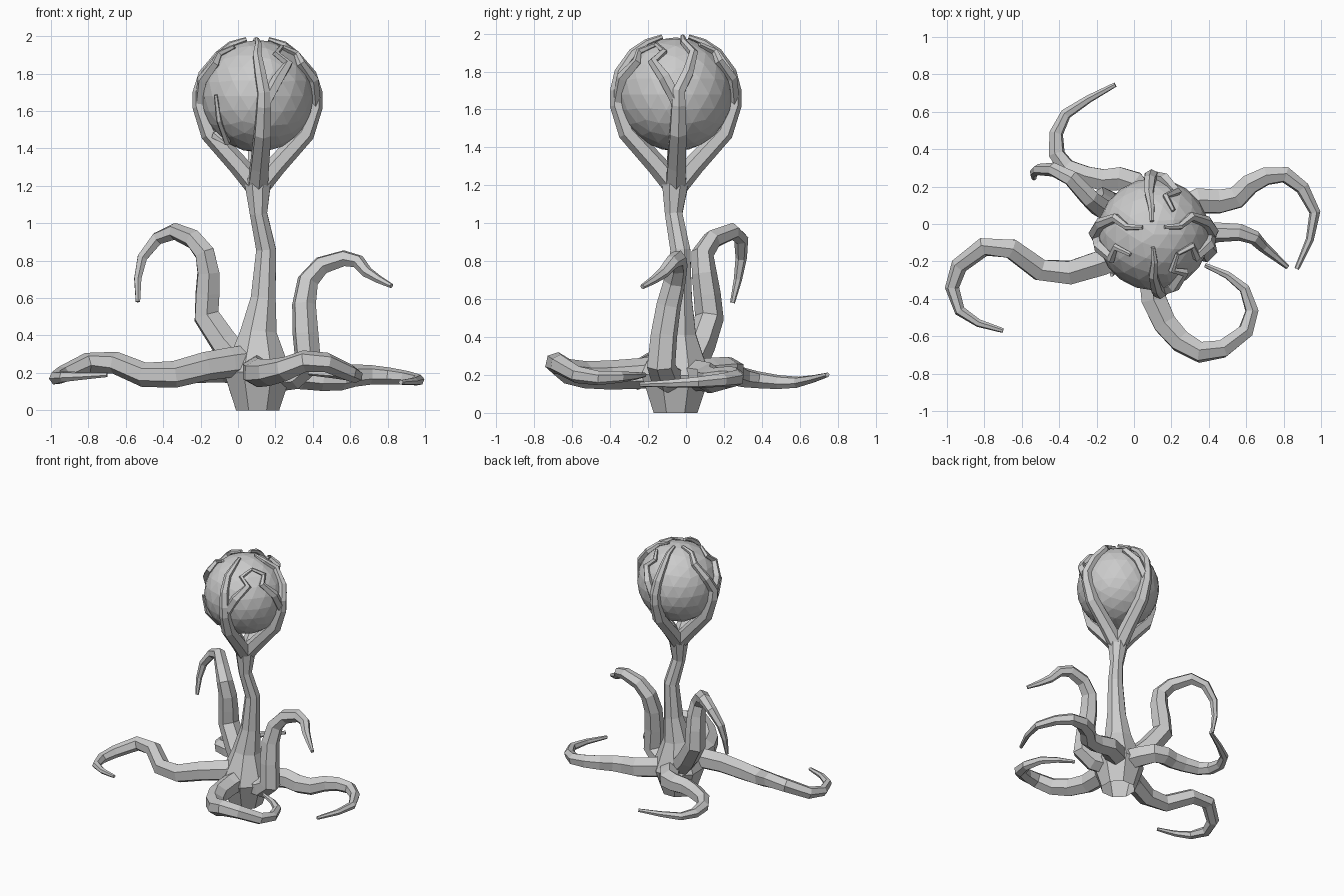
import bpy, bmesh, math
from mathutils import Vector

if "Cube" in bpy.data.objects:
    bpy.data.objects.remove(bpy.data.objects["Cube"])

CENTRE = Vector((0.105, -0.055, 1.68))   # middle of the ball
R = 0.30


def sweep(name, pts, radii, sides, cap_start=True):
    """Flat-shaded tapering tube along a path, with a twist-free frame."""
    pts = [Vector(p) for p in pts]
    bm = bmesh.new()
    rings, side = [], None
    for i, p in enumerate(pts):
        t = (pts[min(i + 1, len(pts) - 1)] - pts[max(i - 1, 0)]).normalized()
        if side is None:
            side = t.cross(Vector((0, 0, 1)) if abs(t.z) < 0.9 else Vector((0, 1, 0)))
        side = (side - t * side.dot(t)).normalized()
        up = t.cross(side)
        angles = [2 * math.pi * (k + 0.5) / sides for k in range(sides)]
        rings.append([bm.verts.new(p + (side * math.cos(a) + up * math.sin(a)) * radii[i]) for a in angles])
    for a, b in zip(rings, rings[1:]):
        for k in range(sides):
            n = (k + 1) % sides
            bm.faces.new((a[k], a[n], b[n], b[k]))
    bm.faces.new(rings[-1])
    if cap_start:
        bm.faces.new(rings[0][::-1])
    bmesh.ops.recalc_face_normals(bm, faces=bm.faces)
    mesh = bpy.data.meshes.new(name)
    bm.to_mesh(mesh)
    bm.free()
    obj = bpy.data.objects.new(name, mesh)
    bpy.context.collection.objects.link(obj)
    return obj


def smooth_path(knots, steps):
    """Points along a Catmull-Rom curve through the knots."""
    k = [Vector(p) for p in knots]
    k = [2 * k[0] - k[1]] + k + [2 * k[-1] - k[-2]]
    out = []
    for s in range(steps + 1):
        u = s / steps * (len(k) - 3)
        i = min(int(u), len(k) - 4)
        t = u - i
        a, b, c, d = k[i:i + 4]
        out.append(0.5 * (2 * b + (c - a) * t + (2 * a - 5 * b + 4 * c - d) * t ** 2
                          + (3 * b - a - 3 * c + d) * t ** 3))
    return out


def tentacle(name, *knots, root=0.083, tip=0.013, steps=11):
    taper = [tip + (root - tip) * (1 - (i / steps) ** 1.4) for i in range(steps + 1)]
    sweep(name, smooth_path(knots, steps), taper, 6)


def on_ball(az, el, dist=0.312):
    a, e = math.radians(az), math.radians(el)
    return CENTRE + dist * Vector((math.cos(e) * math.cos(a), math.cos(e) * math.sin(a), math.sin(e)))


# Faceted ball
bpy.ops.mesh.primitive_ico_sphere_add(subdivisions=3, radius=R, location=CENTRE)
bpy.context.object.name = "ball"

# Stem, open underneath
stem = sweep("stem",
             [(0.105, -0.055, 0), (0.105, -0.055, 0.2), (0.11, -0.045, 0.42), (0.135, -0.035, 0.6),
              (0.15, -0.03, 0.86), (0.11, -0.065, 1.05), (0.105, -0.055, 1.24)],
             [0.125, 0.195, 0.105, 0.072, 0.057, 0.05, 0.08], 8, cap_start=False)
for v in stem.data.vertices:          # level the foot on the ground
    if v.co.z < 0.02:
        v.co.z = 0


# Arms that cradle the ball; each splits into two wavy shoots
def arm(name, az, main_turn, fork_turn):
    trunk = [CENTRE + Vector((0, 0, -0.49)), on_ball(az, -75, 0.385),
             on_ball(az, -38, 0.325), on_ball(az, -10), on_ball(az, 3)]
    shoot = lambda turn, top: [on_ball(az + turn * f, top * g)
                               for f, g in ((0.5, 0.28), (1.1, 0.58), (0.7, 0.8), (1.5, 1))]
    taper = [0.033, 0.026, 0.019, 0.012]
    sweep(name, trunk + shoot(main_turn, 77), [0.06, 0.055, 0.05, 0.042, 0.037] + taper, 6)
    sweep(name + "_fork", [trunk[3]] + shoot(fork_turn, 58), [0.033] + taper, 5)


arm("back_arm", 92, 4, -28)
arm("right_arm", 3, 20, -28)
arm("front_arm", -84, -6, 30)
arm("left_arm", 179, -20, 28)

# Thin shoot low on the ball
sweep("low_shoot", [on_ball(190, -42), on_ball(212, -52), on_ball(223, -25), on_ball(224, 1)],
      [0.025, 0.02, 0.016, 0.01], 5)

# Tentacles lying on the floor
tentacle("right_floor_tentacle", (0.15, 0, 0.2), (0.33, 0.12, 0.19), (0.52, 0.125, 0.17),
         (0.66, 0.24, 0.19), (0.84, 0.25, 0.18), (0.97, 0.04, 0.16), (0.87, -0.24, 0.15))
tentacle("front_curled_tentacle", (0.11, -0.1, 0.22), (0.1, -0.38, 0.2), (0.22, -0.6, 0.21),
         (0.41, -0.69, 0.27), (0.62, -0.54, 0.19), (0.58, -0.33, 0.19), (0.38, -0.22, 0.2))
tentacle("left_floor_tentacle", (0.08, -0.1, 0.27), (-0.15, -0.2, 0.24), (-0.45, -0.265, 0.18),
         (-0.73, -0.105, 0.27), (-0.96, -0.26, 0.18), (-0.92, -0.48, 0.18), (-0.7, -0.57, 0.19))
tentacle("back_floor_tentacle", (0.1, 0.05, 0.2), (-0.02, 0.23, 0.22), (-0.2, 0.24, 0.21),
         (-0.4, 0.34, 0.18), (-0.38, 0.57, 0.16), (-0.1, 0.745, 0.2))

# Raised tentacles
tentacle("left_raised_tentacle", (0.07, 0, 0.2), (-0.16, 0.12, 0.48), (-0.155, 0.1, 0.7),
         (-0.2, 0.1, 0.88), (-0.37, 0.27, 0.955), (-0.52, 0.29, 0.8), (-0.535, 0.245, 0.58))
tentacle("right_raised_tentacle", (0.18, -0.07, 0.18), (0.37, -0.13, 0.23), (0.35, -0.1, 0.52),
         (0.4, -0.05, 0.74), (0.6, -0.05, 0.815), (0.7, -0.13, 0.73), (0.82, -0.23, 0.665))
